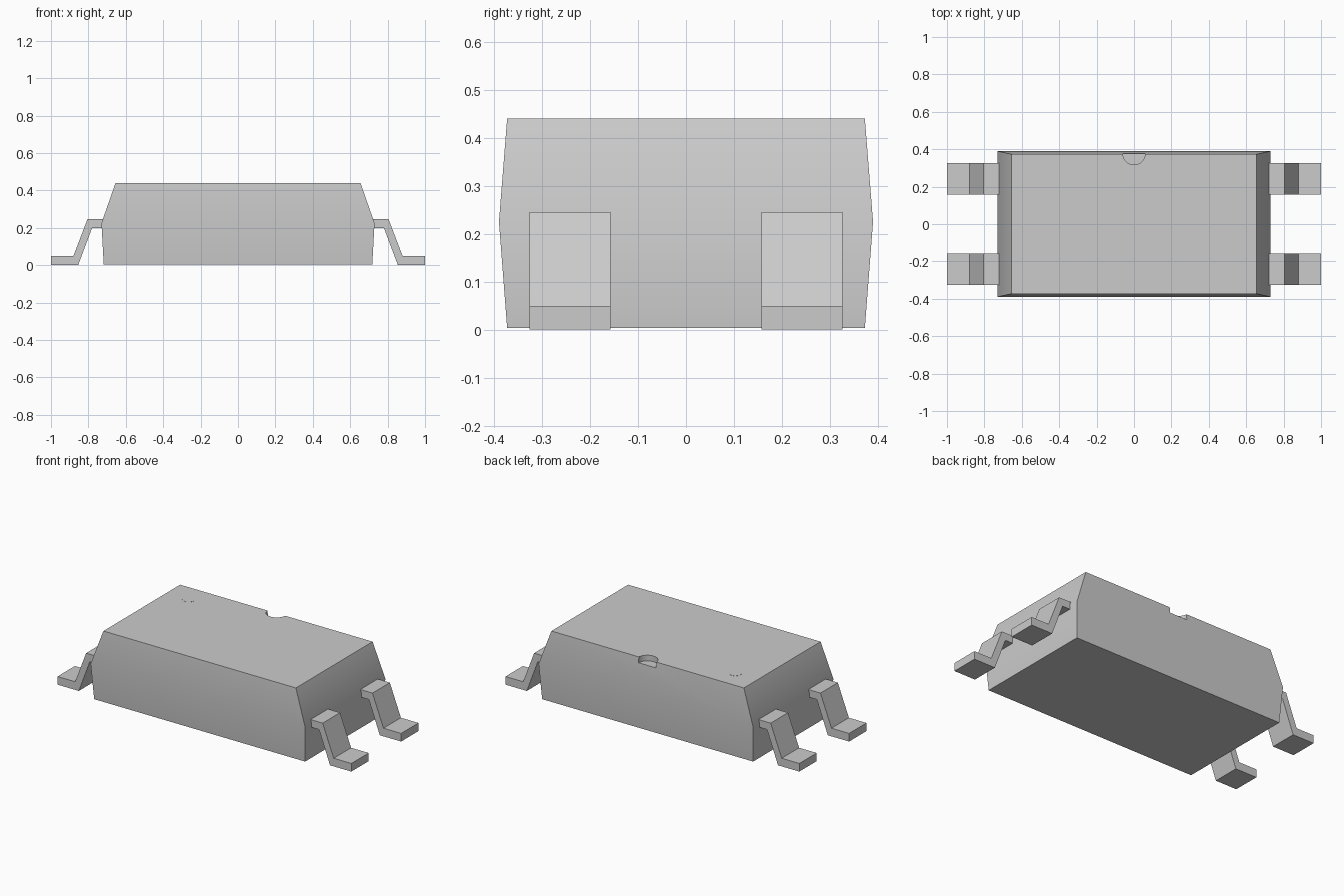
import bpy
import bmesh
import math

cube = bpy.data.objects.get("Cube")
if cube:
    bpy.data.objects.remove(cube, do_unlink=True)

GREY = (0.6, 0.6, 0.6, 1.0)
grey = bpy.data.materials.new("plain grey")
grey.use_nodes = True
grey.diffuse_color = GREY
grey.node_tree.nodes["Principled BSDF"].inputs["Base Color"].default_value = GREY


def finish(name, bm):
    """Turn a bmesh into a named grey object."""
    bmesh.ops.recalc_face_normals(bm, faces=bm.faces[:])
    mesh = bpy.data.meshes.new(name)
    bm.to_mesh(mesh)
    bm.free()
    mesh.materials.append(grey)
    obj = bpy.data.objects.new(name, mesh)
    bpy.context.collection.objects.link(obj)
    return obj


def disc(name, radius, depth, location, sides=32):
    bm = bmesh.new()
    bmesh.ops.create_cone(bm, cap_ends=True, segments=sides,
                          radius1=radius, radius2=radius, depth=depth)
    bmesh.ops.translate(bm, verts=bm.verts[:], vec=location)
    return finish(name, bm)


# Body: three rectangular sections (half width, half depth, height)
TOP = 0.44
sections = [(0.718, 0.373, 0.004), (0.73, 0.39, 0.225), (0.655, 0.373, TOP)]
bm = bmesh.new()
rings = [[bm.verts.new((sx * w, sy * d, z))
          for sx, sy in ((-1, -1), (1, -1), (1, 1), (-1, 1))]
         for w, d, z in sections]
bm.faces.new(rings[0])
bm.faces.new(rings[-1])
for low, high in zip(rings, rings[1:]):
    for i in range(4):
        j = (i + 1) % 4
        bm.faces.new((low[i], low[j], high[j], high[i]))
body = finish("body", bm)

# Half-round notch in the back top edge
cutter = disc("notch_cutter", 0.06, 0.08, (0, 0.377, TOP + 0.005))
cutter.hide_render = True
cutter.hide_set(True)
notch = body.modifiers.new("notch", 'BOOLEAN')
notch.operation = 'DIFFERENCE'
notch.solver = 'EXACT'
notch.object = cutter
bpy.context.view_layer.objects.active = body
body.select_set(True)
bpy.ops.object.modifier_apply(modifier=notch.name)
bpy.data.objects.remove(cutter, do_unlink=True)
bpy.ops.object.shade_smooth_by_angle(angle=math.radians(30))

# Thin round marker on the top
disc("top_marker", 0.036, 0.002, (-0.505, 0.241, TOP))

# Bent leads: one side profile, extruded along y and mirrored
profile = [(0.70, 0.2), (0.78, 0.2), (0.855, 0), (1, 0),
           (1, 0.05), (0.88, 0.05), (0.805, 0.246), (0.70, 0.246)]
LEAD_WIDTH = 0.169


def lead(name, side, y):
    bm = bmesh.new()
    face = bm.faces.new([bm.verts.new((side * x, y - LEAD_WIDTH / 2, z))
                         for x, z in profile])
    grown = bmesh.ops.extrude_face_region(bm, geom=[face])["geom"]
    bmesh.ops.translate(bm, vec=(0, LEAD_WIDTH, 0),
                        verts=[v for v in grown if isinstance(v, bmesh.types.BMVert)])
    finish(name, bm)


for side, side_name in ((1, "left"), (-1, "right")):
    for y, end_name in ((-0.242, "front"), (0.242, "back")):
        lead(f"{end_name}_{side_name}_lead", side, y)
